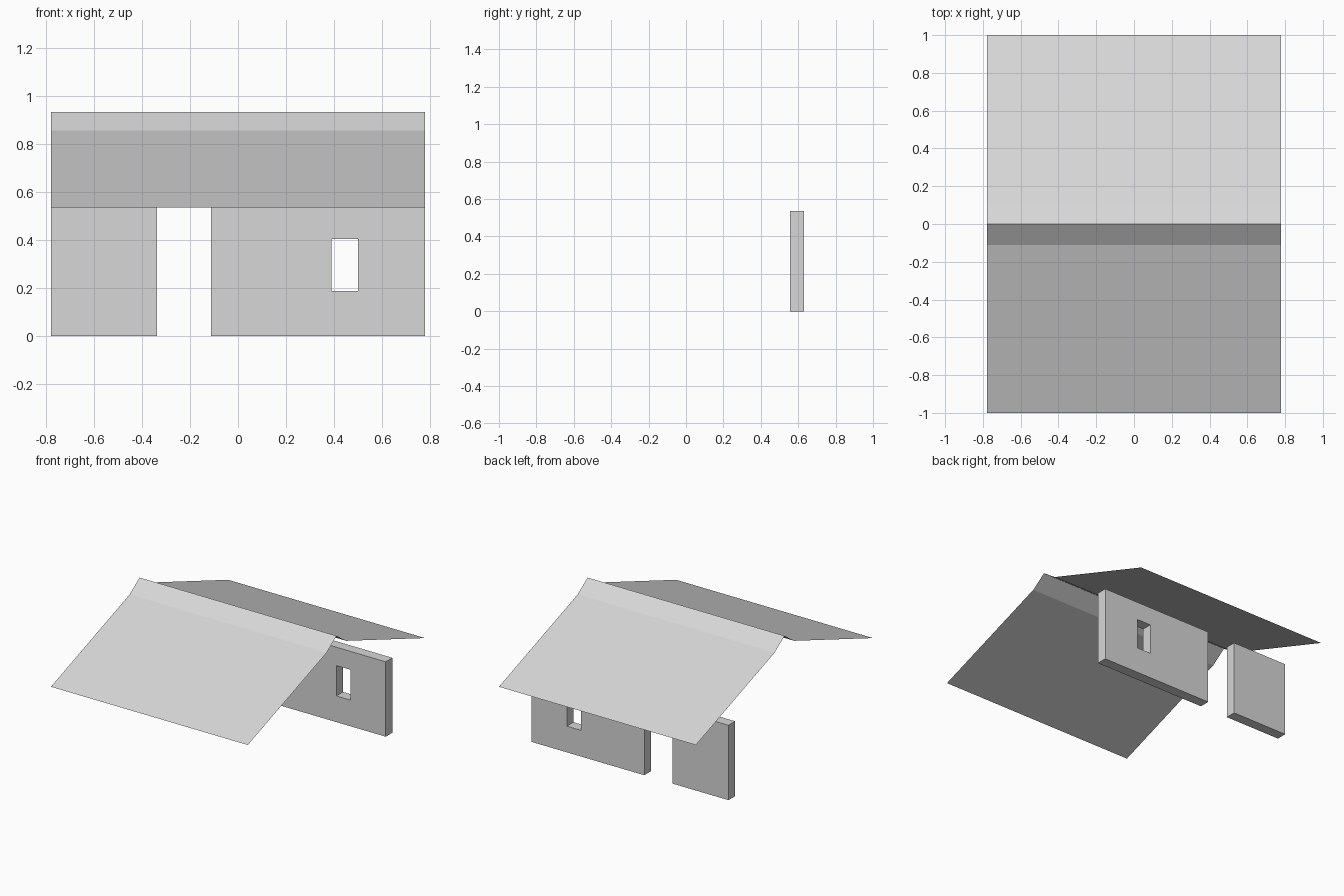
import bpy
import bmesh

if "Cube" in bpy.data.objects:
    bpy.data.objects.remove(bpy.data.objects["Cube"])

HALF_WIDTH = 0.778
EAVE = 0.535           # wall top and eave height
WALL_Y = (0.556, 0.631)

grey = bpy.data.materials.new("light grey")
grey.diffuse_color = (0.68, 0.68, 0.68, 1)
grey.use_nodes = True
grey.node_tree.nodes["Principled BSDF"].inputs["Base Color"].default_value = grey.diffuse_color


def add_object(name, bm):
    bmesh.ops.recalc_face_normals(bm, faces=bm.faces)
    mesh = bpy.data.meshes.new(name)
    bm.to_mesh(mesh)
    bm.free()
    mesh.materials.append(grey)
    obj = bpy.data.objects.new(name, mesh)
    bpy.context.collection.objects.link(obj)
    return obj


def box(name, xs, ys, zs):
    bm = bmesh.new()
    bmesh.ops.create_cube(bm, size=1)
    for v in bm.verts:
        for i, (lo, hi) in enumerate((xs, ys, zs)):
            v.co[i] = (lo + hi) / 2 + v.co[i] * (hi - lo)
    return add_object(name, bm)


# Wall pieces on either side of the full-height doorway
box("left_wall", (-HALF_WIDTH, -0.336), WALL_Y, (0, EAVE))
right_wall = box("right_wall", (-0.112, HALF_WIDTH), WALL_Y, (0, EAVE))

# Window opening
cutter = box("window_cutter", (0.388, 0.5), (0.5, 0.7), (0.187, 0.404))
cutter.hide_render = True
cutter.hide_viewport = True
cutter.display_type = 'WIRE'
cut = right_wall.modifiers.new("window", 'BOOLEAN')
cut.operation = 'DIFFERENCE'
cut.solver = 'EXACT'
cut.object = cutter

# Thin roof sheet with a steeper ridge, swept across the width
profile = [(-1, EAVE), (-0.111, 0.855), (0, 0.933), (0.111, 0.855), (1, EAVE)]
bm = bmesh.new()
rows = [[bm.verts.new((x, y, z)) for x in (-HALF_WIDTH, HALF_WIDTH)]
        for y, z in profile]
for a, b in zip(rows, rows[1:]):
    bm.faces.new((a[0], a[1], b[1], b[0]))
roof = add_object("roof", bm)
if roof.data.polygons[0].normal.z < 0:
    roof.data.flip_normals()
